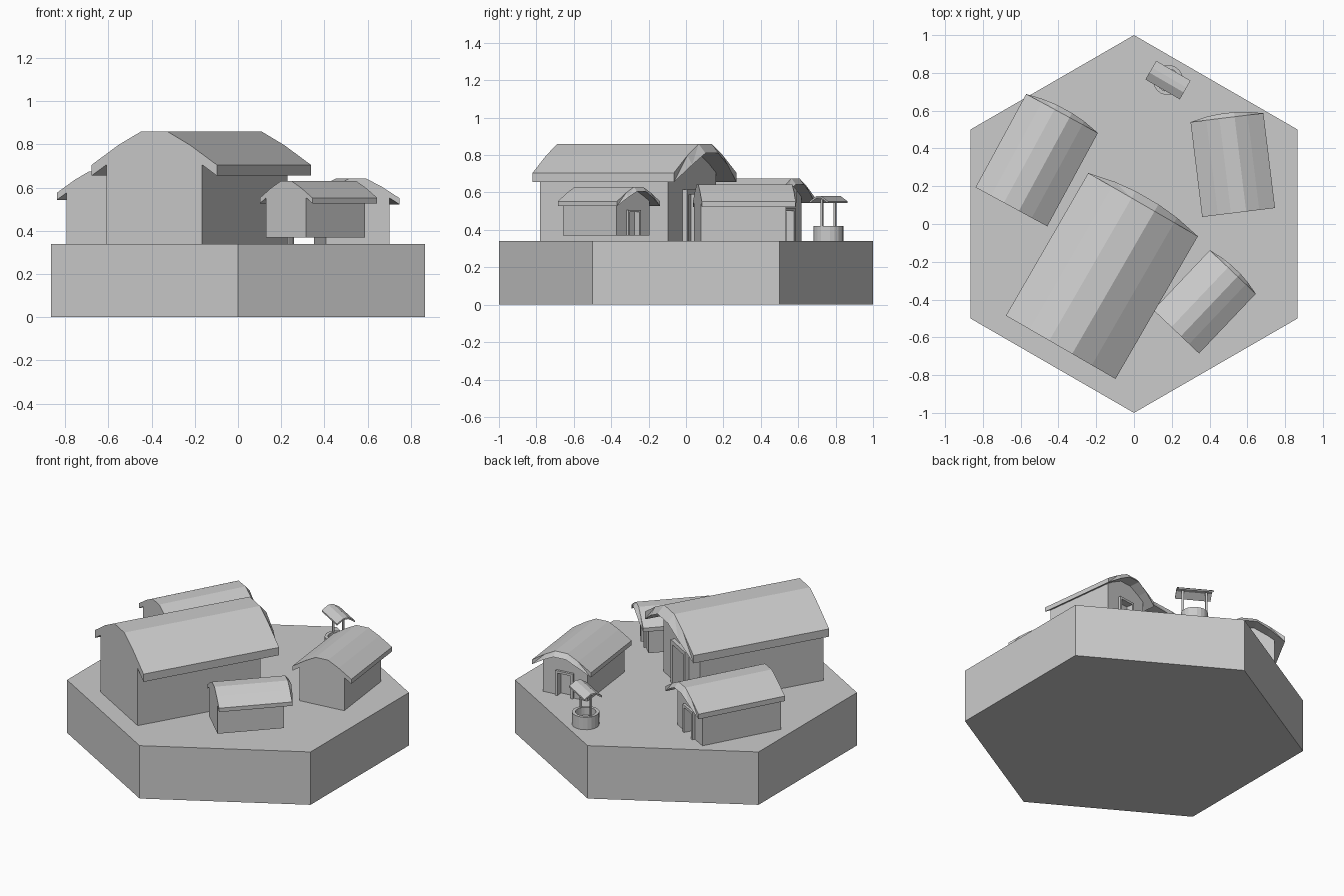
import bpy, bmesh, math
from mathutils import Matrix, Vector

if "Cube" in bpy.data.objects:
    bpy.data.objects.remove(bpy.data.objects["Cube"])

GROUND = 0.34


def make(name, bm, matrix):
    bmesh.ops.recalc_face_normals(bm, faces=bm.faces)
    me = bpy.data.meshes.new(name)
    bm.to_mesh(me)
    bm.free()
    ob = bpy.data.objects.new(name, me)
    ob.matrix_world = matrix
    bpy.context.collection.objects.link(ob)
    return ob


def prism(name, profile, y0, y1, matrix, bulge=None):
    """Extrude an (x, z) profile along y; bulge pushes far-end points out."""
    bm = bmesh.new()
    bulge = bulge or [0] * len(profile)
    a = [bm.verts.new((x, y0, z)) for x, z in profile]
    b = [bm.verts.new((x, y1 + d, z)) for (x, z), d in zip(profile, bulge)]
    n = len(a)
    for i in range(n):
        j = (i + 1) % n
        bm.faces.new((a[i], a[j], b[j], b[i]))
    bm.faces.new(a)
    bm.faces.new(b)
    bmesh.ops.triangulate(bm, faces=[f for f in bm.faces if len(f.verts) > 4 or bulge[0] != max(bulge)])
    return make(name, bm, matrix)


def box(name, x0, x1, y0, y1, z0, z1, matrix):
    return prism(name, [(x0, z0), (x1, z0), (x1, z1), (x0, z1)], y0, y1, matrix)


def lathe(name, profile, steps, matrix):
    bm = bmesh.new()
    vs = [bm.verts.new((r, 0, z)) for r, z in profile]
    es = [bm.edges.new(p) for p in zip(vs, vs[1:])]
    bmesh.ops.spin(bm, geom=vs + es, cent=(0, 0, 0), axis=(0, 0, 1),
                   angle=math.tau, steps=steps)
    bmesh.ops.remove_doubles(bm, verts=bm.verts, dist=1e-5)
    return make(name, bm, matrix)


def placed(x, y, z, degrees, scale=1):
    return (Matrix.Translation((x, y, z)) @ Matrix.Rotation(math.radians(degrees), 4, 'Z')
            @ Matrix.Scale(scale, 4))


# Hexagonal ground slab
bm = bmesh.new()
ring = [bm.verts.new((math.sin(i * math.pi / 3), math.cos(i * math.pi / 3), 0)) for i in range(6)]
face = bm.faces.new(ring)
ext = bmesh.ops.extrude_face_region(bm, geom=[face])
bmesh.ops.translate(bm, vec=(0, 0, GROUND),
                    verts=[v for v in ext['geom'] if isinstance(v, bmesh.types.BMVert)])
if not any(f.normal.z < -0.5 and f.calc_center_median().z < 0.01 for f in bm.faces):
    bm.normal_update()
make("ground_slab", bm, Matrix())


def house(name, m):
    half = 0.436
    back = 0.355
    door, door_h = 0.075, 0.25
    # Curved roof shell, flush at the front and overhanging the doorway
    top = [(-0.335, 0.365), (-0.19, 0.458), (-0.07, 0.52), (0.07, 0.52), (0.19, 0.458), (0.335, 0.365)]
    under = [(x, z - 0.05) for x, z in reversed(top)]
    bulge = [0] * 6 + [0, 0.03, 0.042, 0.042, 0.03, 0]
    prism(name + "_roof", top + under, -half, half, m, bulge)
    # Solid body with a gable, then a back wall with the door opening
    gable = [(0.255, 0.37), (0.19, 0.412), (0.07, 0.475), (-0.07, 0.475), (-0.19, 0.412), (-0.255, 0.37)]
    prism(name + "_body", [(-0.255, 0), (0.255, 0)] + gable, -half, back - 0.05, m)
    notch = [(-0.255, 0), (-door, 0), (-door, door_h), (door, door_h), (door, 0), (0.255, 0)]
    prism(name + "_back_wall", notch + gable, back - 0.05, back, m)
    # Door frame
    for side, s in (("left", -1), ("right", 1)):
        x0, x1 = sorted((s * door, s * (door + 0.025)))
        box(f"{name}_{side}_door_post", x0, x1, back - 0.02, back + 0.025, 0, door_h, m)
    box(name + "_door_lintel", -door - 0.025, door + 0.025, back - 0.02, back + 0.025,
        door_h, door_h + 0.025, m)


house("hall", placed(-0.17, -0.275, GROUND, -30))
house("left_house", placed(-0.515, 0.338, GROUND, -28.5, 0.645))
house("right_house", placed(0.523, 0.312, GROUND, 7, 0.58))
house("small_hut", placed(0.373, -0.412, 0.37, -43.5, 0.5))

# Well with a little roof
w = placed(0.18, 0.762, GROUND, -30)
lathe("well_ring", [(0, 0.03), (0.06, 0.03), (0.06, 0.08), (0.08, 0.08), (0.08, 0), (0, 0)], 20, w)
for side, s in (("left", -0.07), ("right", 0.07)):
    box(f"well_{side}_post", s - 0.006, s + 0.006, -0.006, 0.006, 0.05, 0.225, w)
roof_top = [(-0.057, 0.213), (-0.015, 0.24), (0.015, 0.24), (0.057, 0.213)]
roof = roof_top + [(x, z - 0.01) for x, z in reversed(roof_top)]
prism("well_roof", roof, -0.105, 0.105, w @ Matrix.Rotation(math.pi / 2, 4, 'Z'))
